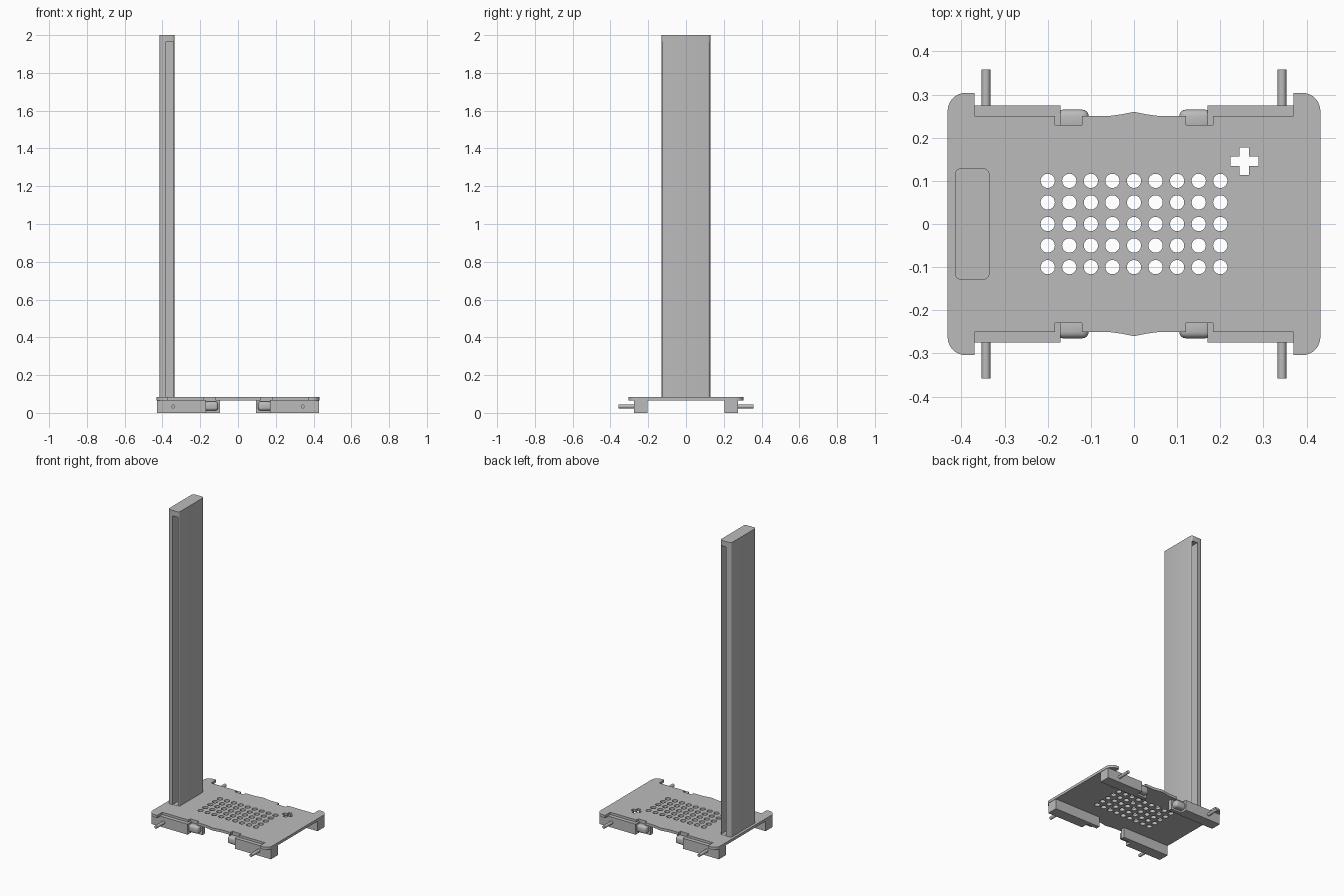
import bpy, bmesh, math
from mathutils import Matrix

if "Cube" in bpy.data.objects:
    bpy.data.objects.remove(bpy.data.objects["Cube"], do_unlink=True)

grey = bpy.data.materials.new("light grey plastic")
grey.use_nodes = True
colour = (0.5, 0.5, 0.5, 1)
grey.diffuse_color = colour
grey.node_tree.nodes["Principled BSDF"].inputs["Base Color"].default_value = colour


def make(name, bm):
    bmesh.ops.recalc_face_normals(bm, faces=bm.faces)
    mesh = bpy.data.meshes.new(name)
    bm.to_mesh(mesh)
    bm.free()
    mesh.materials.append(grey)
    obj = bpy.data.objects.new(name, mesh)
    bpy.context.collection.objects.link(obj)
    return obj


def add_box(bm, x0, x1, y0, y1, z0, z1):
    size = Matrix.Diagonal((x1 - x0, y1 - y0, z1 - z0, 1))
    centre = Matrix.Translation(((x0 + x1) / 2, (y0 + y1) / 2, (z0 + z1) / 2))
    return bmesh.ops.create_cube(bm, size=1, matrix=centre @ size)["verts"]


def prism(name, outline, z0, z1):
    bm = bmesh.new()
    face = bm.faces.new([bm.verts.new((x, y, z0)) for x, y in outline])
    side = bmesh.ops.extrude_face_region(bm, geom=[face])["geom"]
    top = [v for v in side if isinstance(v, bmesh.types.BMVert)]
    bmesh.ops.translate(bm, verts=top, vec=(0, 0, z1 - z0))
    return make(name, bm)


def arc(cx, cy, r, start, end, steps=8):
    angles = [math.radians(start + (end - start) * i / steps) for i in range(steps + 1)]
    return [(cx + r * math.cos(a), cy + r * math.sin(a)) for a in angles]


def activate(obj):
    bpy.ops.object.select_all(action="DESELECT")
    obj.select_set(True)
    bpy.context.view_layer.objects.active = obj


def cut(obj, bm):
    cutter = make("cutter", bm)
    cutter.hide_render = True
    mod = obj.modifiers.new("cut", "BOOLEAN")
    mod.operation, mod.solver, mod.object = "DIFFERENCE", "EXACT", cutter
    activate(obj)
    bpy.ops.object.modifier_apply(modifier=mod.name)
    bpy.data.objects.remove(cutter, do_unlink=True)


def smooth(obj):
    activate(obj)
    bpy.ops.object.shade_smooth_by_angle(angle=math.radians(35))


# Base plate: one quarter of the outline, mirrored twice
quarter = [(0, 0.26), (0.03, 0.254), (0.06, 0.25), (0.12, 0.25), (0.12, 0.23),
           (0.183, 0.23), (0.183, 0.25), (0.37, 0.25), (0.37, 0.304)]
quarter += arc(0.39, 0.262, 0.042, 90, 0)
right_half = quarter + [(x, -y) for x, y in reversed(quarter)]
left_half = [(-x, y) for x, y in reversed(right_half[1:-1])]
plate = prism("base_plate", right_half + left_half, 0.066, 0.083)

# Ventilation holes and plus-shaped opening
holes = bmesh.new()
for col in range(-4, 5):
    for row in range(-2, 3):
        bmesh.ops.create_cone(holes, cap_ends=True, segments=24, radius1=0.0165,
                              radius2=0.0165, depth=0.1,
                              matrix=Matrix.Translation((col * 0.05, row * 0.05, 0.075)))
cut(plate, holes)
for w, h in ((0.032, 0.011), (0.011, 0.032)):
    arm = bmesh.new()
    add_box(arm, 0.256 - w, 0.256 + w, 0.145 - h, 0.145 + h, 0.03, 0.12)
    cut(plate, arm)
smooth(plate)

# Tall tower with rounded corners and a deep slot in front and back
outline = []
for cx, cy, start in ((-0.349, 0.115, 0), (-0.401, 0.115, 90),
                      (-0.401, -0.115, 180), (-0.349, -0.115, 270)):
    outline += arc(cx, cy, 0.014, start, start + 90, 5)
tower = prism("tower", outline, 0.075, 2.0)
for side in (-1, 1):
    slot = bmesh.new()
    ends = sorted((side * 0.04, side * 0.2))
    add_box(slot, -0.38, -0.342, *ends, 0.084, 1.965)
    cut(tower, slot)
smooth(tower)

# Four side rails, each with a rounded clip and a pin
for sx, xname in ((-1, "right"), (1, "left")):
    for sy, yname in ((-1, "front"), (1, "back")):
        tag = f"{yname}_{xname}"

        def span(a, b, s):
            return sorted((a * s, b * s))

        rail = [(0.095, 0.205), (0.43, 0.205), (0.43, 0.275),
                (0.17, 0.275), (0.17, 0.23), (0.095, 0.23)]
        prism("rail_" + tag, [(x * sx, y * sy) for x, y in rail], 0, 0.068)

        bm = bmesh.new()
        add_box(bm, *span(0.105, 0.18, sx), *span(0.215, 0.265, sy), 0.012, 0.06)
        bmesh.ops.bevel(bm, geom=bm.edges[:], offset=0.015, segments=4,
                        profile=0.5, affect="EDGES")
        smooth(make("clip_" + tag, bm))

        bm = bmesh.new()
        turn = Matrix.Translation((0.343 * sx, 0.312 * sy, 0.034)) @ Matrix.Rotation(math.pi / 2, 4, "X")
        bmesh.ops.create_cone(bm, cap_ends=True, segments=24, radius1=0.01,
                              radius2=0.01, depth=0.092, matrix=turn)
        smooth(make("pin_" + tag, bm))
